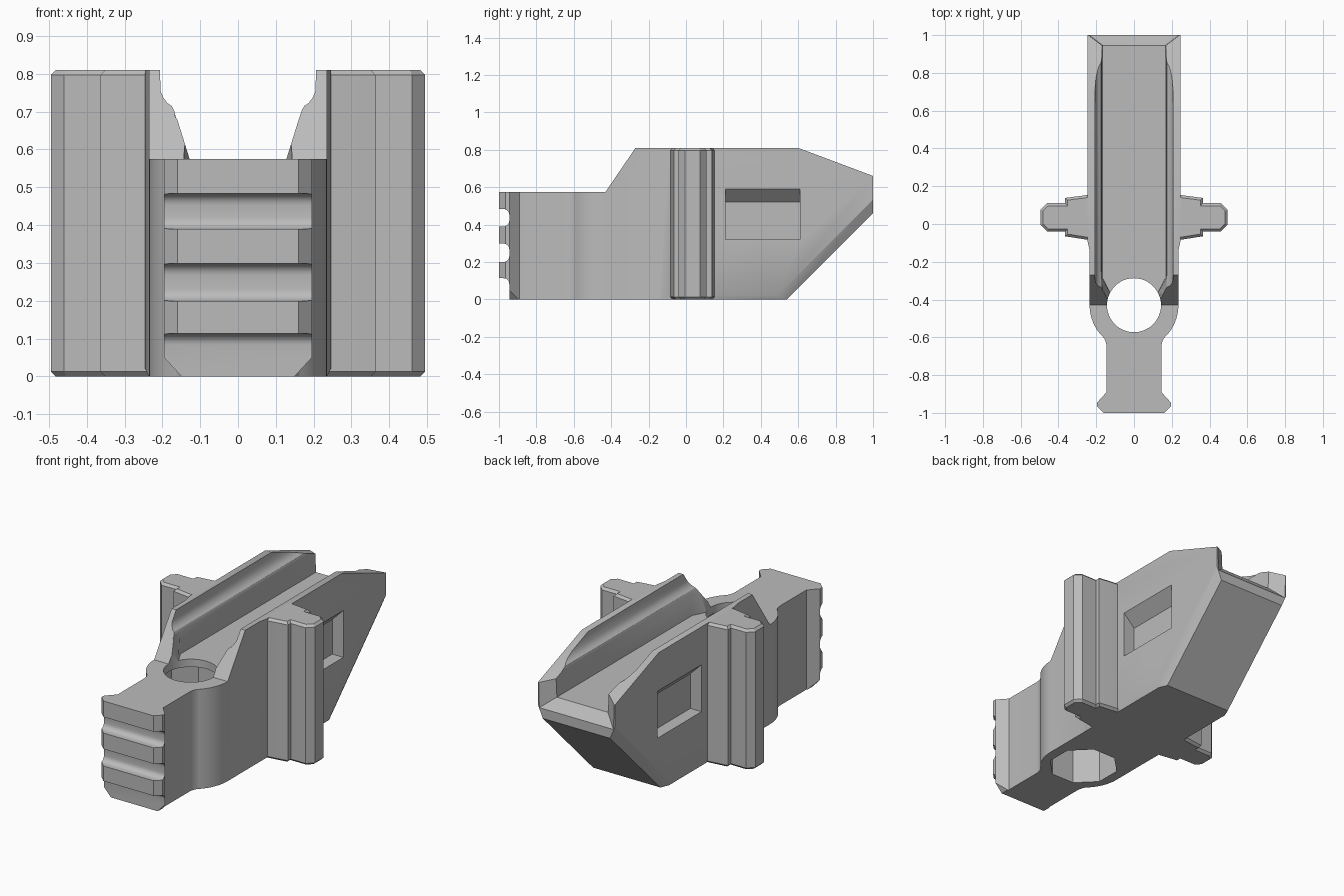
import bpy, bmesh
from math import sin, cos, pi, radians
from mathutils import Vector

if "Cube" in bpy.data.objects:
    bpy.data.objects.remove(bpy.data.objects["Cube"])

grey = bpy.data.materials.new("plain grey")
grey.use_nodes = True
grey.diffuse_color = (0.5, 0.5, 0.5, 1)
grey.node_tree.nodes["Principled BSDF"].inputs["Base Color"].default_value = (0.5, 0.5, 0.5, 1)


def loft(name, rings):
    """Closed solid through rings of equal point count."""
    bm = bmesh.new()
    rows = [[bm.verts.new(p) for p in ring] for ring in rings]
    n = len(rows[0])
    for a, b in zip(rows, rows[1:]):
        for i in range(n):
            j = (i + 1) % n
            bm.faces.new((a[i], a[j], b[j], b[i]))
    bm.faces.new(rows[0])
    bm.faces.new(rows[-1])
    bmesh.ops.recalc_face_normals(bm, faces=bm.faces)
    mesh = bpy.data.meshes.new(name)
    bm.to_mesh(mesh)
    bm.free()
    ob = bpy.data.objects.new(name, mesh)
    bpy.context.collection.objects.link(ob)
    return ob


def prism(name, pts, axis, lo, hi):
    """Extrude a 2D outline along x, y or z."""
    def place(p, d):
        return {"x": (d, p[0], p[1]), "y": (p[0], d, p[1]), "z": (p[0], p[1], d)}[axis]
    return loft(name, [[place(p, d) for p in pts] for d in (lo, hi)])


def mirrored(half):
    return half + [(-x, y) for x, y in reversed(half)]


def arc(cx, cy, r, a0, a1, n):
    angles = [radians(a0 + (a1 - a0) * i / n) for i in range(n + 1)]
    return [(cx + r * cos(a), cy + r * sin(a)) for a in angles]


def boolean(target, tool, operation="DIFFERENCE"):
    tool.hide_render = True
    mod = target.modifiers.new("cut", "BOOLEAN")
    mod.operation = operation
    mod.solver = "EXACT"
    mod.object = tool
    bpy.context.view_layer.objects.active = target
    bpy.ops.object.modifier_apply(modifier=mod.name)
    bpy.data.objects.remove(tool)


def finish(ob):
    ob.data.materials.clear()
    ob.data.materials.append(grey)
    bpy.ops.object.select_all(action="DESELECT")
    ob.select_set(True)
    bpy.context.view_layer.objects.active = ob
    bpy.ops.object.shade_smooth_by_angle(angle=radians(30))


# Body: plan outline crossed with side outline
plan = [(0.16, -1.0), (0.195, -0.965), (0.195, -0.945), (0.145, -0.89)]
plan += arc(0.245, -0.655, 0.1, 180, 140, 6)
plan += arc(0, -0.43, 0.235, -46, 0, 10)
plan += [(0.235, -0.14), (0.246, -0.09), (0.246, 1.1)]
side = [(-1.1, 0), (0.54, 0), (1, 0.46), (1, 0.66), (0.6, 0.81),
        (-0.27, 0.81), (-0.43, 0.575), (-1.1, 0.575)]
body = prism("body", mirrored(plan), "z", -0.1, 1)
boolean(body, prism("side_outline", side, "x", -0.4, 0.4), "INTERSECT")

# Chamfers along the lower edges and the slanted rear
bm = bmesh.new()
bm.from_mesh(body.data)
for s in (1, -1):
    for co, no in (((s * 0.245, 0.47, 0), (s * 0.07, 0.03, -0.03)),
                   ((s * 0.2355, 0, 0), (s, 0, -0.5))):
        cut = bmesh.ops.bisect_plane(
            bm, geom=bm.verts[:] + bm.edges[:] + bm.faces[:], dist=1e-5,
            plane_co=co, plane_no=Vector(no).normalized(), clear_outer=True)
        edges = [e for e in cut["geom_cut"] if isinstance(e, bmesh.types.BMEdge)]
        bmesh.ops.holes_fill(bm, edges=edges, sides=0)
bmesh.ops.recalc_face_normals(bm, faces=bm.faces)
bm.to_mesh(body.data)
bm.free()

# Through hole: round at the lip, eight-sided below
boolean(body, prism("lip_cutter", arc(0, -0.43, 0.143, 0, 352.5, 47), "z", 0.4, 1))
boolean(body, prism("well_cutter", arc(0, -0.43, 0.19, 22.5, 337.5, 7), "z", -0.1, 0.53))

# Top channel: narrow entry, rounded shoulders, flared rear
shoulder = [(0.175, 0.715), (0.187, 0.723), (0.198, 0.738), (0.205, 0.755), (0.208, 0.9)]
entry = mirrored([(0.128, 0.575), (0.167, 0.7)] + shoulder)
main = mirrored([(0.163, 0.575), (0.169, 0.7)] + shoulder)
flare = [(x + (0.1 if x > 0 else -0.1) * (0.6 if z > 0.71 else 1),
          z - (0.08 if z < 0.6 else 0)) for x, z in main]
stations = ((-0.45, entry), (-0.36, entry), (-0.29, main), (0.945, main), (1.02, flare))
boolean(body, loft("channel_cutter", [[(x, y, z) for x, z in ring] for y, ring in stations]))

# Rounded grip grooves across the front
for low, high in ((0.39, 0.483), (0.2, 0.298), (-0.1, 0.113)):
    r = 0.03
    groove = [(-1.1, low)] + arc(-0.945 - r, low + r, r, -90, 0, 5)
    groove += arc(-0.945 - r, high - r, r, 0, 90, 5) + [(-1.1, high)]
    boolean(body, prism("groove_cutter", groove, "x", -0.4, 0.4))

for s in (1, -1):
    # Lower corners of the grip
    corner = [(s * 0.145, -0.005), (s * 0.2, 0.055), (s * 0.3, 0.055), (s * 0.3, -0.005)]
    boolean(body, prism("corner_cutter", corner, "y", -1.1, -0.885))
    # Side pockets with a sloped ceiling
    pocket = [(s * x, z) for x, z in
              ((0.175, 0.32), (0.175, 0.52), (0.245, 0.59), (0.3, 0.645), (0.3, 0.32))]
    boolean(body, prism("pocket_cutter", pocket, "y", 0.21, 0.61))
finish(body)

# Stepped side fins with chamfered ends
fin_plan = [(0.225, -0.085), (0.25, -0.083), (0.365, -0.065), (0.365, -0.04), (0.46, -0.04),
            (0.495, -0.005), (0.495, 0.075), (0.46, 0.11), (0.365, 0.11), (0.365, 0.138),
            (0.25, 0.153), (0.225, 0.155)]
for s, name in ((1, "left_fin"), (-1, "right_fin")):
    fin = prism(name, [(s * x, y) for x, y in fin_plan], "z", 0, 0.81)
    bm = bmesh.new()
    bm.from_mesh(fin.data)
    rim = [e for e in bm.edges
           if abs(e.verts[0].co.z - e.verts[1].co.z) < 0.01
           and max(abs(v.co.x) for v in e.verts) > 0.23]
    bmesh.ops.bevel(bm, geom=rim, offset=0.018, segments=1, affect="EDGES", clamp_overlap=True)
    bm.to_mesh(fin.data)
    bm.free()
    finish(fin)
